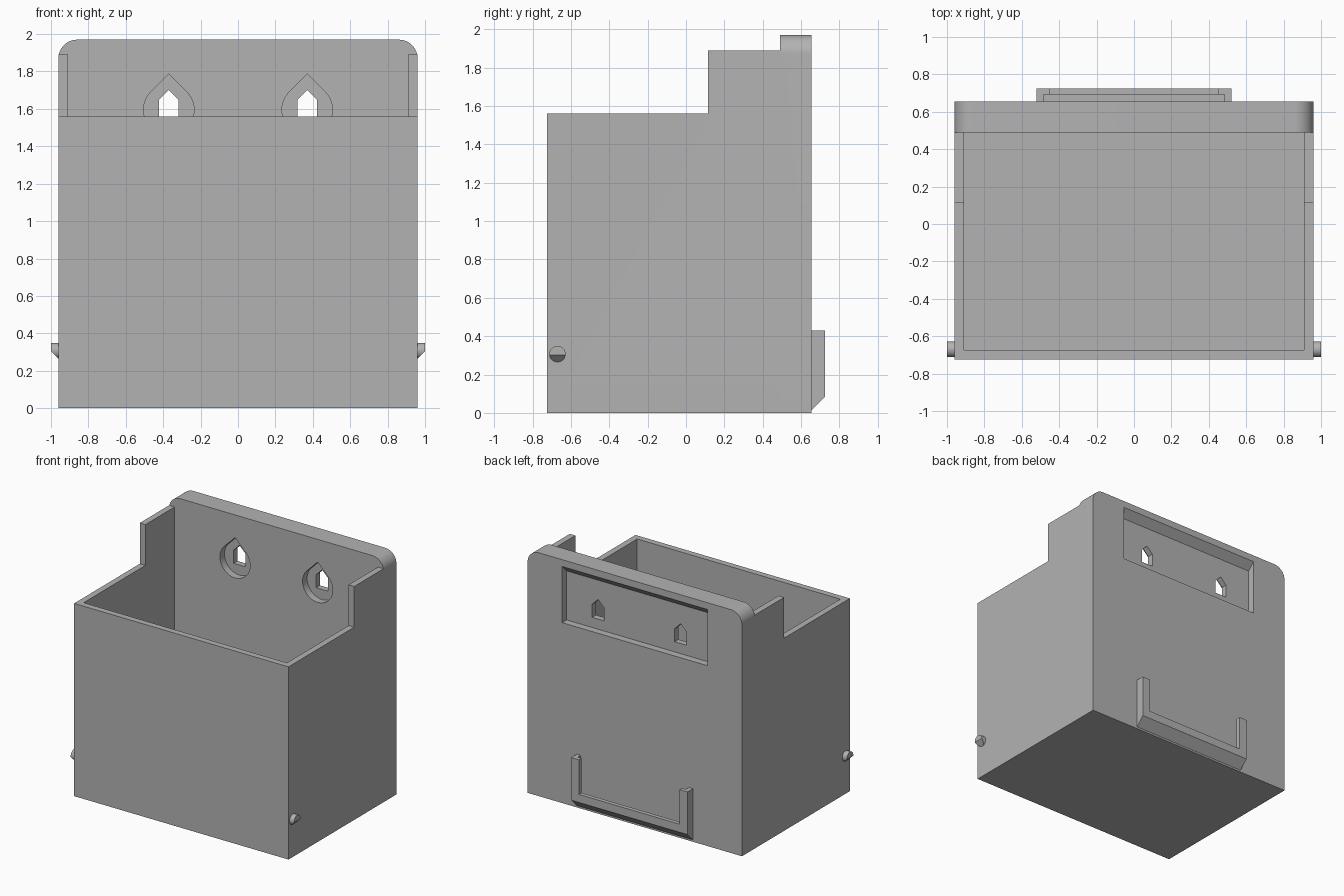
import bpy, bmesh
from math import sin, cos, pi, radians
from mathutils import Vector

if "Cube" in bpy.data.objects:
    bpy.data.objects.remove(bpy.data.objects["Cube"])

grey = bpy.data.materials.new("plain grey")
grey.use_nodes = True
grey.diffuse_color = (0.45, 0.45, 0.45, 1)
grey.node_tree.nodes["Principled BSDF"].inputs["Base Color"].default_value = grey.diffuse_color


def prism(name, profile, axis, start, end):
    """Extrude a 2D profile along an axis: x uses (y, z), y uses (x, z), z uses (x, y)."""
    bm = bmesh.new()
    place = {"x": lambda a, b: (start, a, b),
             "y": lambda a, b: (a, start, b),
             "z": lambda a, b: (a, b, start)}[axis]
    face = bm.faces.new([bm.verts.new(place(a, b)) for a, b in profile])
    out = bmesh.ops.extrude_face_region(bm, geom=[face])
    step = Vector([(end - start) * (axis == k) for k in "xyz"])
    bmesh.ops.translate(bm, vec=step, verts=[v for v in out["geom"] if isinstance(v, bmesh.types.BMVert)])
    bmesh.ops.recalc_face_normals(bm, faces=bm.faces)
    mesh = bpy.data.meshes.new(name)
    bm.to_mesh(mesh)
    bm.free()
    mesh.materials.append(grey)
    obj = bpy.data.objects.new(name, mesh)
    bpy.context.collection.objects.link(obj)
    return obj


def combine(target, other, operation):
    """Apply a boolean and discard the second object."""
    mod = target.modifiers.new("cut", "BOOLEAN")
    mod.operation, mod.object, mod.solver = operation, other, "EXACT"
    bpy.context.view_layer.objects.active = target
    bpy.ops.object.modifier_apply(modifier=mod.name)
    bpy.data.objects.remove(other)


def rect(a0, a1, b0, b1):
    return [(a0, b0), (a1, b0), (a1, b1), (a0, b1)]


def arc(cx, cz, r, a0, a1, steps):
    angles = [radians(a0 + (a1 - a0) * i / steps) for i in range(steps + 1)]
    return [(cx + r * cos(a), cz + r * sin(a)) for a in angles]


half, wall = 0.96, 0.05
front, plate_front, back = -0.725, 0.49, 0.655
top, radius = 1.97, 0.1

# Open box with stepped side walls
sides = [(front, 0), (plate_front, 0), (plate_front, 1.89), (0.115, 1.89), (0.115, 1.56), (front, 1.56)]
holder = prism("holder_body", sides, "x", -half, half)
cavity = prism("cavity", rect(front + wall, 0.6, wall, 2.2), "x", wall - half, half - wall)
combine(holder, cavity, "DIFFERENCE")

# Thick back plate with rounded upper corners
outline = [(-half, 0), (half, 0)]
outline += arc(half - radius, top - radius, radius, 0, 90, 12)
outline += arc(radius - half, top - radius, radius, 90, 180, 12)
combine(holder, prism("back_plate", outline, "y", plate_front, back), "UNION")

# Rear pocket with a sloped ceiling
depth = 0.058
pocket = [(back - depth, 1.46), (back + 0.02, 1.46), (back + 0.02, 1.935), (back - depth, 1.857)]
combine(holder, prism("rear_pocket", pocket, "x", -0.65, 0.65), "DIFFERENCE")

# Teardrop screw recesses and pointed through holes
for cx in (-0.37, 0.37):
    cz, r, h = 1.595, 0.135, 0.053
    teardrop = arc(cx, cz, r, 135, 405, 36) + [(cx, cz + r * 2 ** 0.5)]
    combine(holder, prism("screw_recess", teardrop, "y", plate_front - 0.1, plate_front + depth), "DIFFERENCE")
    slot = rect(cx - h, cx + h, cz - h, cz + h)
    slot.insert(3, (cx, cz + 2 * h))
    combine(holder, prism("screw_hole", slot, "y", 0.4, 0.75), "DIFFERENCE")

# U-shaped rear clip: sloped underside, hollowed with an overhanging lip
clip_out = 0.725
clip_side = [(back, 0.015), (clip_out, 0.085), (clip_out, 0.43), (back, 0.43)]
clip = prism("rear_clip", clip_side, "x", -0.52, 0.52)
combine(clip, prism("clip_channel", rect(-0.485, 0.485, 0.115, 0.6), "y", 0.6, 0.692), "DIFFERENCE")
combine(clip, prism("clip_opening", rect(-0.45, 0.45, 0.15, 0.6), "y", 0.6, 0.8), "DIFFERENCE")

# Side pegs with a chamfered underside
for side, label in ((1, "left"), (-1, "right")):
    peg = prism(label + "_peg", arc(-0.67, 0.307, 0.042, 0, 345, 23), "x", side * 0.95, side * 1.0)
    chamfer = [(side * 0.96, 0.265), (side * 1.02, 0.322), (side * 1.02, 0.2), (side * 0.96, 0.2)]
    combine(peg, prism("peg_chamfer", chamfer, "y", -0.8, -0.5), "DIFFERENCE")

# Smooth rounded surfaces, keep hard edges sharp
for obj in bpy.context.scene.objects:
    obj.select_set(obj.type == "MESH")
bpy.ops.object.shade_smooth_by_angle(angle=radians(30))
